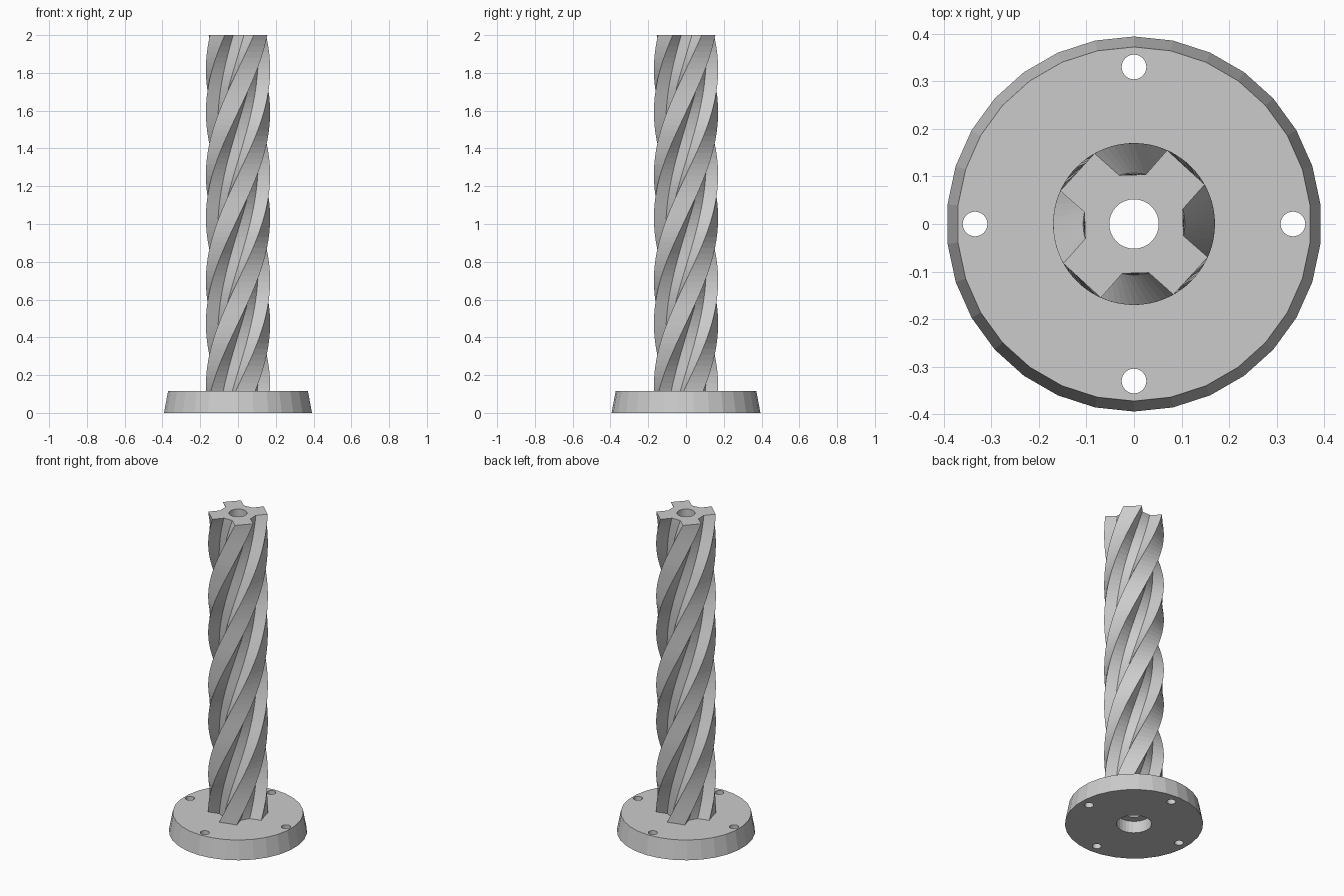
import bpy, bmesh, math
from math import radians, cos, sin

if "Cube" in bpy.data.objects:
    bpy.data.objects.remove(bpy.data.objects["Cube"])

grey = bpy.data.materials.new("plain_grey")
grey.diffuse_color = (0.6, 0.6, 0.6, 1)
grey.use_nodes = True
grey.node_tree.nodes["Principled BSDF"].inputs["Base Color"].default_value = grey.diffuse_color


def polar(r, deg):
    return r * cos(radians(deg)), r * sin(radians(deg))


def loft(name, rings):
    """Closed solid through a list of equal-length rings, bottom to top."""
    bm = bmesh.new()
    rows = [[bm.verts.new(p) for p in ring] for ring in rings]
    n = len(rows[0])
    for a, b in zip(rows, rows[1:]):
        for i in range(n):
            j = (i + 1) % n
            bm.faces.new((a[i], a[j], b[j], b[i]))
    bm.faces.new(rows[0][::-1])
    bm.faces.new(rows[-1])
    me = bpy.data.meshes.new(name)
    bm.to_mesh(me)
    bm.free()
    ob = bpy.data.objects.new(name, me)
    me.materials.append(grey)
    bpy.context.collection.objects.link(ob)
    return ob


def cone(name, x, y, r0, r1, z0, z1, sides, start=0.0):
    def ring(r, z):
        pts = [polar(r, start + 360 * i / sides) for i in range(sides)]
        return [(x + px, y + py, z) for px, py in pts]
    return loft(name, [ring(r0, z0), ring(r1, z1)])


def cut(target, cutters):
    for c in cutters:
        c.hide_render = True
        m = target.modifiers.new(c.name, 'BOOLEAN')
        m.operation = 'DIFFERENCE'
        m.solver = 'EXACT'
        m.object = c
    bpy.context.view_layer.objects.active = target
    for m in list(target.modifiers):
        bpy.ops.object.modifier_apply(modifier=m.name)


# Tapered flange
flange = cone("flange", 0, 0, 0.394, 0.372, 0, 0.117, 30, 6)

# Four-lobed shaft, twisted counter-clockwise going up
PROFILE = [(0.17, 29.2), (0.17, 65.8), (0.107, 76.5), (0.107, 107)]
Z0, Z1, STEPS, RATE = 0.1, 2.0, 64, 161
rings = []
for k in range(STEPS + 1):
    z = Z0 + (Z1 - Z0) * k / STEPS
    turn = (z - Z1) * RATE
    rings.append([(*polar(r, a + 90 * q + turn), z)
                  for q in range(4) for r, a in PROFILE])
shaft = loft("twisted_shaft", rings)

# Bore, underside recess and four screw holes
bore = cone("bore_cutter", 0, 0, 0.052, 0.052, -0.1, 2.1, 30, 6)
recess = cone("recess_cutter", 0, 0, 0.1, 0.1, -0.1, 0.075, 30, 6)
holes = [cone("screw_hole_cutter", x, y, 0.026, 0.026, -0.1, 0.3, 24)
         for x, y in ((0.334, 0), (-0.334, 0), (0, 0.33), (0, -0.33))]
cut(shaft, [bore])
cut(flange, [bore, recess] + holes)
for c in [bore, recess] + holes:
    bpy.data.objects.remove(c)
